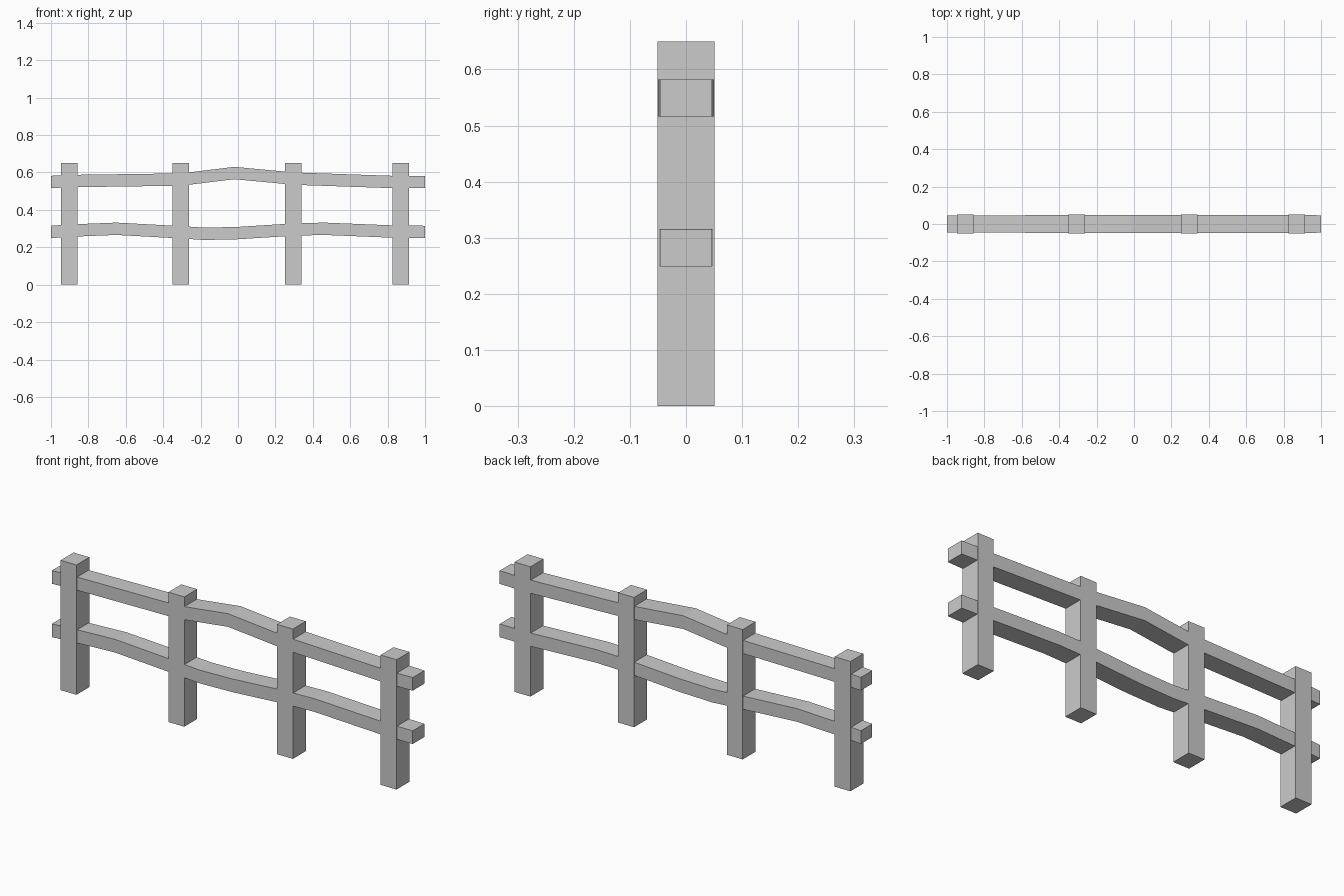
import bpy, bmesh

if "Cube" in bpy.data.objects:
    bpy.data.objects.remove(bpy.data.objects["Cube"])


def finish(name, bm):
    bmesh.ops.recalc_face_normals(bm, faces=bm.faces)
    mesh = bpy.data.meshes.new(name)
    bm.to_mesh(mesh)
    bm.free()
    bpy.context.collection.objects.link(bpy.data.objects.new(name, mesh))


def rail(name, path, half_h=0.033):
    # Rectangular section swept along x; path holds (x, centre z, half depth)
    bm = bmesh.new()
    rings = [[bm.verts.new((x, sy * d, z + sz * half_h))
              for sy, sz in ((-1, -1), (1, -1), (1, 1), (-1, 1))]
             for x, z, d in path]
    for a, b in zip(rings, rings[1:]):
        for i in range(4):
            j = (i + 1) % 4
            bm.faces.new((a[i], a[j], b[j], b[i]))
    bm.faces.new(rings[0])
    bm.faces.new(rings[-1])
    finish(name, bm)


# Four square posts
for n, x in enumerate((-0.903, -0.306, 0.296, 0.870), 1):
    bm = bmesh.new()
    bmesh.ops.create_cube(bm, size=1)
    for v in bm.verts:
        v.co = (x + v.co.x * 0.088, v.co.y * 0.102, (v.co.z + 0.5) * 0.65)
    finish(f"post_{n}", bm)

# Two gently warped rails
rail("upper_rail", [(-1, 0.549, 0.045), (-0.9, 0.554, 0.046),
                    (-0.75, 0.556, 0.046), (-0.32, 0.562, 0.048),
                    (-0.24, 0.570, 0.049), (-0.02, 0.597, 0.049),
                    (0.30, 0.567, 0.049), (0.83, 0.549, 0.049),
                    (0.91, 0.549, 0.049), (1, 0.549, 0.046)])
rail("lower_rail", [(-1, 0.282, 0.045), (-0.9, 0.289, 0.046),
                    (-0.65, 0.299, 0.046), (-0.32, 0.281, 0.048),
                    (-0.18, 0.272, 0.049), (0.0, 0.276, 0.049),
                    (0.30, 0.295, 0.049), (0.46, 0.299, 0.049),
                    (0.83, 0.284, 0.049), (1, 0.282, 0.046)])
